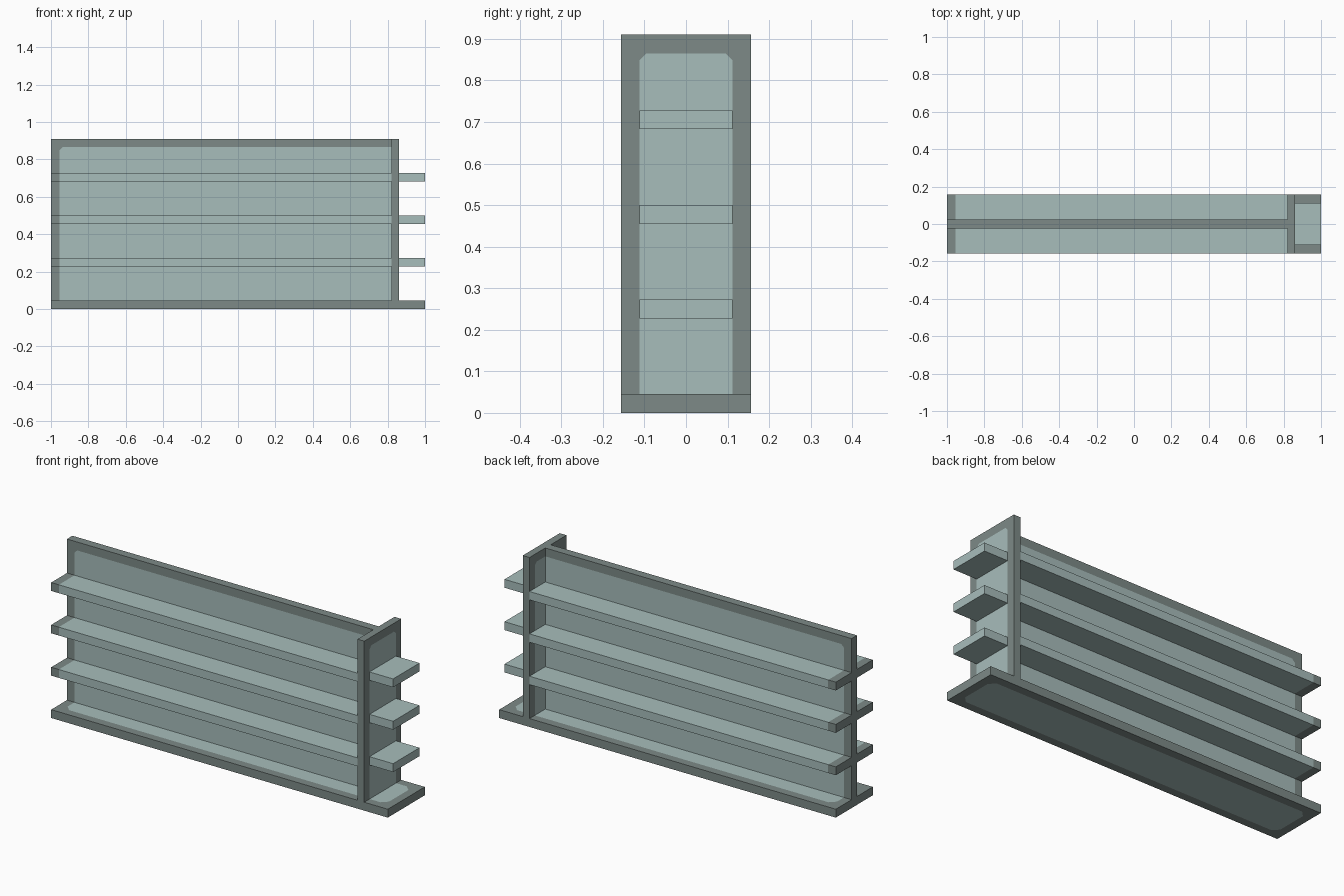
import bpy, bmesh
from mathutils import Vector

cube = bpy.data.objects.get("Cube")
if cube:
    bpy.data.objects.remove(cube, do_unlink=True)


def make_material(name, rgb):
    mat = bpy.data.materials.new(name)
    mat.use_nodes = True
    mat.diffuse_color = (*rgb, 1)
    mat.node_tree.nodes["Principled BSDF"].inputs["Base Color"].default_value = (*rgb, 1)
    return mat


pale = make_material("pale teal", (0.386, 0.508, 0.497))
trim = make_material("grey green trim", (0.205, 0.254, 0.242))

HALF_DEPTH = 0.157
HEIGHT = 0.91
THICK = 0.045
SPINE = 0.023          # half thickness of the centre panel
END_IN, END_OUT = 0.82, 0.86


def board(name, low, high, borders=()):
    """Box whose faces beyond any border plane (point, normal) get the trim colour."""
    low, high = Vector(low), Vector(high)
    bm = bmesh.new()
    bmesh.ops.create_cube(bm, size=1)
    for v in bm.verts:
        v.co = (low + high) / 2 + v.co * (high - low)
    planes = [(Vector(p), Vector(n).normalized()) for p, n in borders]
    for p, n in planes:
        bmesh.ops.bisect_plane(bm, geom=bm.verts[:] + bm.edges[:] + bm.faces[:],
                               plane_co=p, plane_no=n)
    for f in bm.faces:
        centre = f.calc_center_median()
        f.material_index = int(any((centre - p).dot(n) > 1e-4 for p, n in planes))
    mesh = bpy.data.meshes.new(name)
    bm.to_mesh(mesh)
    bm.free()
    mesh.materials.append(pale)
    mesh.materials.append(trim)
    obj = bpy.data.objects.new(name, mesh)
    bpy.context.collection.objects.link(obj)
    return obj


# Limits of the pale area inside the trim
edge_x = 1 - THICK
edge_y = HALF_DEPTH - THICK
edge_z = HEIGHT - THICK
end_border = ((-edge_x, 0, 0), (-1, 0, 0))
top_border = ((0, 0, edge_z), (0, 0, 1))
side_borders = [((0, s * edge_y, 0), (0, s, 0)) for s in (-1, 1)]

# Base plate with trim all round and clipped corners
corner = 0.03
base_borders = side_borders + [((s * edge_x, 0, 0), (s, 0, 0)) for s in (-1, 1)]
base_borders += [((sx * (edge_x - corner), sy * edge_y, 0), (sx, sy, 0))
                 for sx in (-1, 1) for sy in (-1, 1)]
board("base", (-1, -HALF_DEPTH, 0), (1, HALF_DEPTH, THICK), base_borders)

# Centre panel, trimmed at the open end and the top
corner = 0.016
board("centre_panel", (-1, -SPINE, THICK), (END_IN, SPINE, HEIGHT),
      [end_border, top_border, ((-edge_x + corner, 0, edge_z), (-1, 0, 1))])

# End panel across the spine
board("end_panel", (END_IN, -HALF_DEPTH, THICK), (END_OUT, HALF_DEPTH, HEIGHT),
      side_borders + [top_border] +
      [((0, s * (edge_y - corner), edge_z), (0, s, 1)) for s in (-1, 1)])

# Three levels: long shelves on both sides and a short one on the end
for level in range(1, 4):
    z = 0.2275 * level
    board(f"front_shelf_{level}", (-1, -HALF_DEPTH, z), (END_IN, -SPINE, z + THICK), [end_border])
    board(f"back_shelf_{level}", (-1, SPINE, z), (END_IN, HALF_DEPTH, z + THICK), [end_border])
    board(f"end_shelf_{level}", (END_OUT, -edge_y, z), (1, edge_y, z + THICK))
